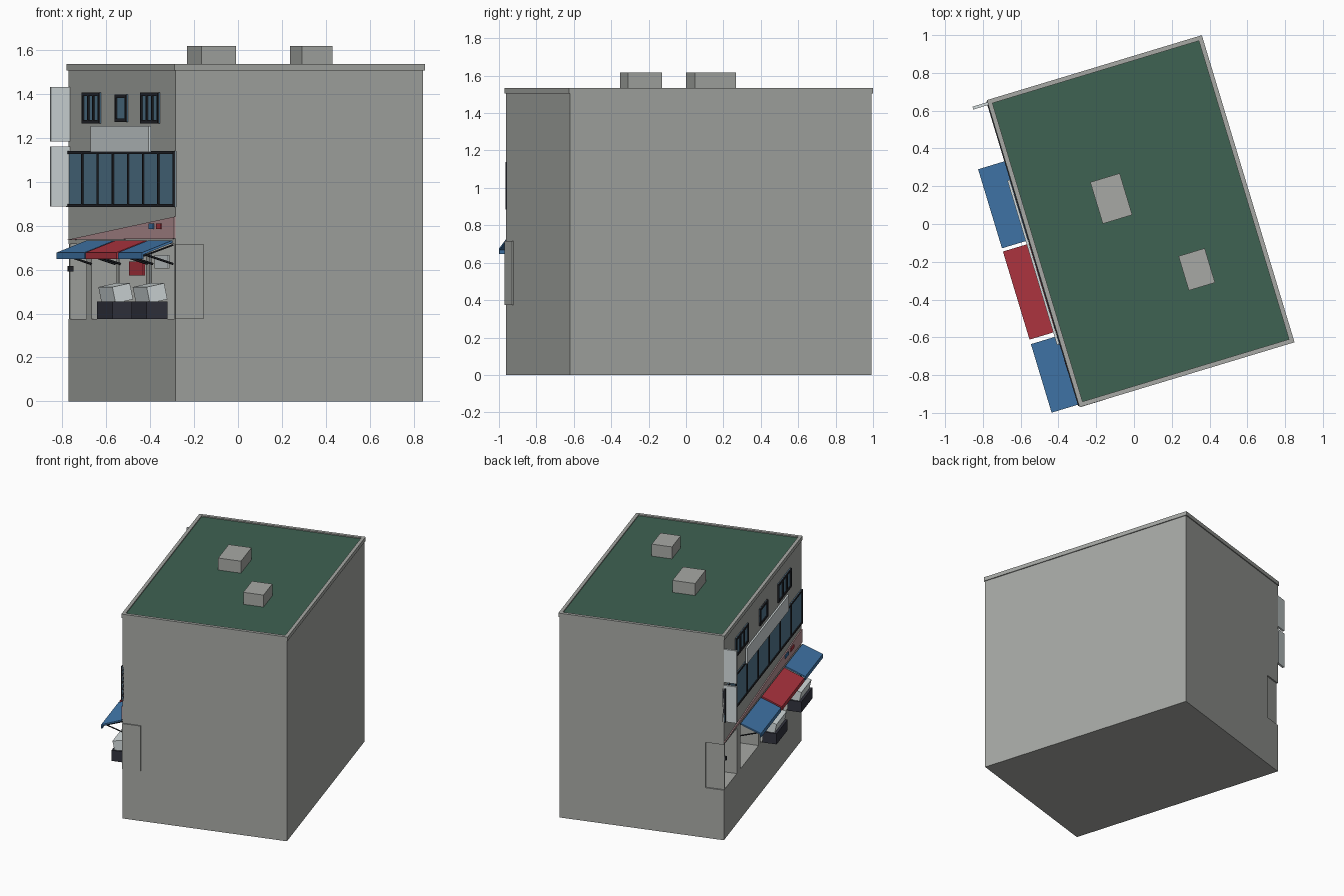
import bpy, bmesh, math
from mathutils import Matrix, Vector

cube = bpy.data.objects.get("Cube")
if cube:
    bpy.data.objects.remove(cube, do_unlink=True)


def material(name, r, g, b):
    def lin(c):
        c /= 255
        return c / 12.92 if c < 0.04 else ((c + 0.055) / 1.055) ** 2.4
    m = bpy.data.materials.new(name)
    m.use_nodes = True
    col = (lin(r), lin(g), lin(b), 1)
    m.diffuse_color = col
    m.node_tree.nodes["Principled BSDF"].inputs["Base Color"].default_value = col
    return m


WALL = material("concrete", 167, 169, 165)
GREEN = material("roof green", 62, 98, 82)
BLUE = material("awning blue", 66, 120, 172)
RED = material("awning red", 180, 54, 66)
GLASS = material("window glass", 84, 122, 146)
DARK = material("frame black", 36, 38, 43)
COUNTER = material("counter charcoal", 50, 51, 62)
WHITE = material("sign white", 212, 220, 221)
PINK = material("fascia pink", 188, 150, 153)

# Building frame: x along the shop front, y inward, origin at the foot of the shop front
FRAME = Matrix.Translation((-0.527, -0.155, 0)) @ Matrix.Rotation(math.radians(-73.2), 4, "Z")
HALF, DEPTH = 0.842, 1.175
FLOOR, CEILING, EAVES, TOP = 0.375, 0.715, 1.505, 1.535
ROOM = 0.13


def finish(name, bm, mat, local=None):
    bmesh.ops.recalc_face_normals(bm, faces=bm.faces)
    me = bpy.data.meshes.new(name)
    bm.to_mesh(me)
    bm.free()
    me.materials.append(mat)
    ob = bpy.data.objects.new(name, me)
    ob.matrix_world = FRAME @ (local or Matrix())
    bpy.context.collection.objects.link(ob)
    return ob


def extrude(name, points, vec, mat):
    bm = bmesh.new()
    face = bm.faces.new([bm.verts.new(p) for p in points])
    res = bmesh.ops.extrude_face_region(bm, geom=[face], use_keep_orig=True)
    moved = [g for g in res["geom"] if isinstance(g, bmesh.types.BMVert)]
    bmesh.ops.translate(bm, verts=moved, vec=vec)
    return finish(name, bm, mat)


def prism(name, profile, x0, x1, mat):
    return extrude(name, [(x0, y, z) for y, z in profile], (x1 - x0, 0, 0), mat)


def box(name, x0, x1, y0, y1, z0, z1, mat, tilt=0):
    bm = bmesh.new()
    bmesh.ops.create_cube(bm, size=1)
    bmesh.ops.scale(bm, verts=bm.verts, vec=(x1 - x0, y1 - y0, z1 - z0))
    place = Matrix.Translation(((x0 + x1) / 2, (y0 + y1) / 2, (z0 + z1) / 2))
    return finish(name, bm, mat, place @ Matrix.Rotation(tilt, 4, "X"))


def rod(name, a, b, radius, mat):
    a, b = Vector(a), Vector(b)
    bm = bmesh.new()
    bmesh.ops.create_cone(bm, cap_ends=True, segments=6, radius1=radius,
                          radius2=radius, depth=(b - a).length)
    turn = (b - a).to_track_quat("Z", "Y").to_matrix().to_4x4()
    return finish(name, bm, mat, Matrix.Translation((a + b) / 2) @ turn)


# Main block with the shop recess along the front
prism("building_walls", [(0, 0), (DEPTH, 0), (DEPTH, EAVES), (0, EAVES), (0, CEILING),
                         (ROOM, CEILING), (ROOM, FLOOR), (0, FLOOR)], -HALF, HALF, WALL)

# Shop end walls and partitions
box("shop_end_wall_left", -HALF + 0.01, -HALF + 0.02, 0, ROOM, FLOOR, CEILING, WALL)
box("shop_end_wall_right", HALF - 0.01, HALF + 0.008, -0.002, ROOM, FLOOR, CEILING, WALL)
for i, (x, w) in enumerate([(-0.52, 0.08), (-0.065, 0.04), (0.44, 0.04)]):
    box(f"shop_partition_{i}", x - w / 2, x + w / 2, 0, ROOM, FLOOR, CEILING, WALL)

# Parapet and roof
E, T = 0.007, 0.024
for side, y in (("front", -E), ("back", DEPTH + E - T)):
    box("parapet_" + side, -HALF - E, HALF + E, y, y + T, EAVES, TOP, WALL)
for side, x in (("left", -HALF - E), ("right", HALF + E - T)):
    box("parapet_" + side, x, x + T, T - E, DEPTH + E - T, EAVES, TOP, WALL)
box("roof", -HALF, HALF, 0, DEPTH, EAVES, TOP - 0.008, GREEN)
for i, (x, y, w, d) in enumerate([(-0.16, 0.473, 0.23, 0.163), (0.33, 0.798, 0.19, 0.145)]):
    box(f"roof_unit_{i}", x - w / 2, x + w / 2, y - d / 2, y + d / 2, TOP - 0.02, 1.617, WALL)


def window(name, x0, x1, z0, z1, panes, frame, out):
    box(name + "_glass", x0, x1, -0.005, 0.01, z0, z1, GLASS)
    for part, z in (("sill", z0), ("head", z1 - frame)):
        box(f"{name}_{part}", x0, x1, -out, 0.01, z, z + frame, DARK)
    for i in range(panes + 1):
        x = x0 + frame / 2 + (x1 - x0 - frame) * i / panes
        box(f"{name}_mullion_{i}", x - frame / 2, x + frame / 2, -out, 0.01, z0, z1, DARK)


# Long window band and the three upper windows
window("band_window", -HALF, HALF, 0.885, 1.138, 7, 0.012, 0.012)
window("upper_window_left", -0.60, -0.33, 1.265, 1.405, 3, 0.016, 0.012)
window("upper_window_middle", -0.08, 0.09, 1.27, 1.395, 1, 0.016, 0.012)
window("upper_window_right", 0.32, 0.60, 1.265, 1.405, 3, 0.016, 0.012)

# Sign boards
box("front_sign", -0.41, 0.5, -0.026, -0.013, 1.135, 1.252, WHITE)
for x in (-0.3, 0.4):
    box("sign_bracket", x, x + 0.02, -0.014, 0.005, 1.18, 1.2, DARK)
for name, z0, z1 in (("lower", 0.887, 1.16), ("upper", 1.182, 1.43)):
    box(f"blade_sign_{name}", -0.838, -0.822, -0.09, 0, z0, z1, WHITE)
extrude("fascia", [(-HALF, 0.002, 0.735), (HALF, 0.002, 0.74), (HALF, 0.002, 0.84)],
        (0, -0.01, 0), PINK)
for name, x, mat in (("blue", 0.46, BLUE), ("red", 0.58, RED)):
    box(f"fascia_{name}_plate", x, x + 0.07, -0.013, -0.006, 0.785, 0.81, mat)

# Awnings with folding arms
AWNING = [(-0.157, 0.647), (-0.157, 0.677), (-0.012, 0.733), (-0.012, 0.722),
          (-0.15, 0.668), (-0.15, 0.647)]
for i, (x0, x1, mat) in enumerate([(-0.512, -0.075, BLUE), (-0.057, 0.43, RED),
                                   (0.455, 0.834, BLUE)]):
    prism(f"awning_{i}", AWNING, x0, x1, mat)
    for x in (x0 + 0.03, x1 - 0.03):
        rod(f"awning_arm_{i}", (x, 0, 0.625), (x, -0.14, 0.67), 0.005, DARK)
        rod(f"awning_rail_{i}", (x, 0, 0.712), (x, -0.14, 0.662), 0.004, DARK)

# Counters with tilted display cases
for i, x in enumerate((0.09, 0.63)):
    box(f"counter_{i}", x - 0.12, x + 0.12, -0.11, -0.01, FLOOR, 0.455, COUNTER)
    box(f"display_case_{i}", x - 0.11, x + 0.11, -0.1, -0.015, 0.455, 0.53, WHITE,
        math.radians(12))

# Small hanging boards and the door lamp
box("red_board", 0.15, 0.37, -0.012, -0.004, 0.572, 0.636, RED)
box("white_board", 0.55, 0.76, -0.012, -0.004, 0.605, 0.665, WHITE)
box("door_lamp", -0.825, -0.80, -0.01, 0.01, 0.59, 0.615, DARK)
